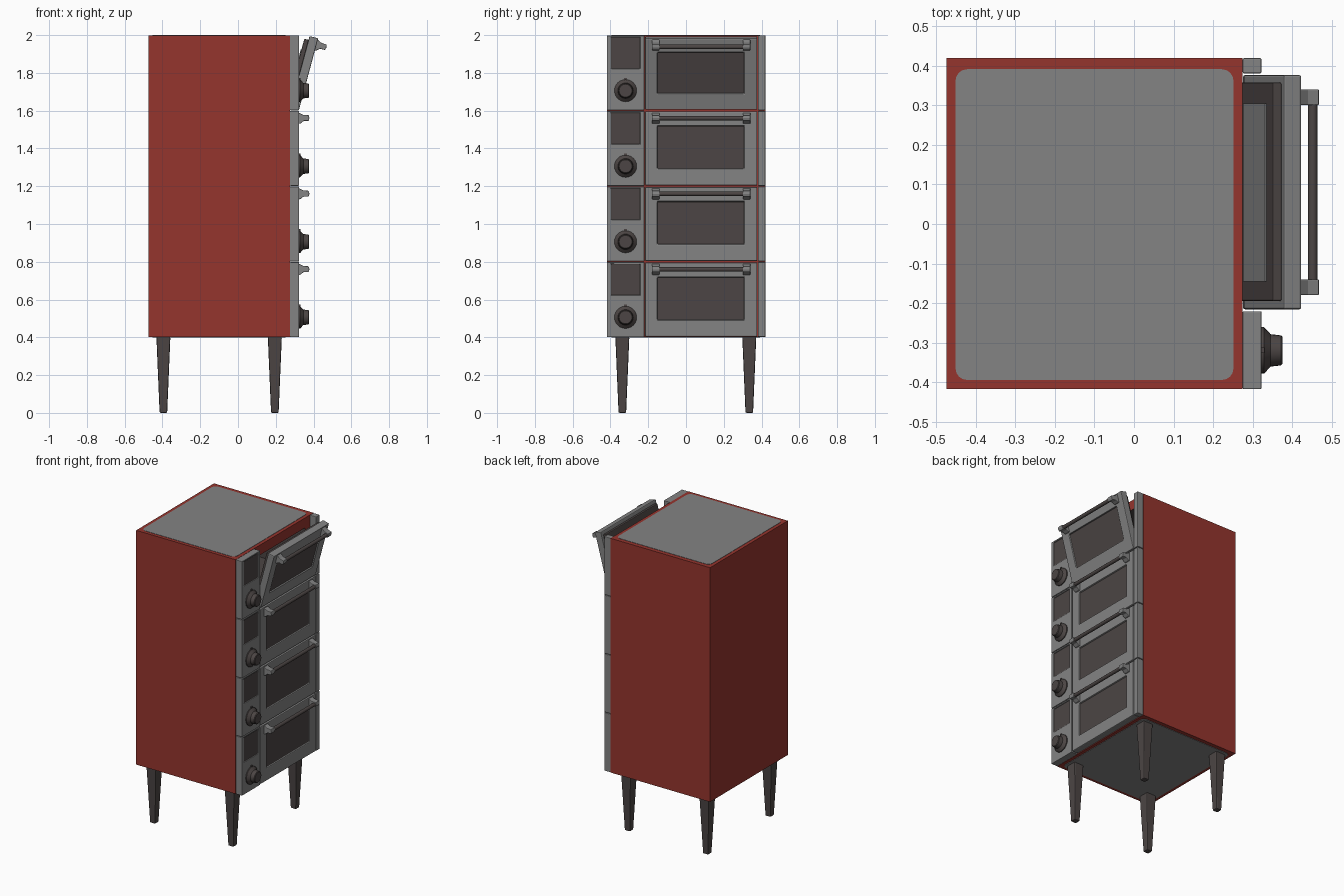
import bpy, bmesh, math
from mathutils import Matrix, Vector

if "Cube" in bpy.data.objects:
    bpy.data.objects.remove(bpy.data.objects["Cube"])


def material(name, rgb):
    m = bpy.data.materials.new(name)
    m.diffuse_color = (*rgb, 1)
    m.use_nodes = True
    m.node_tree.nodes["Principled BSDF"].inputs["Base Color"].default_value = m.diffuse_color
    return m


RED = material("red enamel", (0.30, 0.035, 0.027))
STEEL = material("grey steel", (0.23, 0.23, 0.23))
DARK = material("dark metal", (0.072, 0.060, 0.058))


def finish(bm, name, mats, bevel=0.0, smooth=False, xf=None):
    bmesh.ops.recalc_face_normals(bm, faces=bm.faces)
    if xf:
        bm.transform(xf)
    me = bpy.data.meshes.new(name)
    bm.to_mesh(me)
    bm.free()
    for m in mats:
        me.materials.append(m)
    ob = bpy.data.objects.new(name, me)
    bpy.context.collection.objects.link(ob)
    if bevel:
        b = ob.modifiers.new("bevel", 'BEVEL')
        b.width, b.segments = bevel, 2
        b.limit_method, b.angle_limit = 'ANGLE', math.radians(30)
    if smooth:
        bpy.ops.object.select_all(action='DESELECT')
        bpy.context.view_layer.objects.active = ob
        ob.select_set(True)
        bpy.ops.object.shade_smooth_by_angle(angle=math.radians(35))
    return ob


def box(name, x, y, z, mat, bevel=0.0, xf=None):
    bm = bmesh.new()
    bmesh.ops.create_cube(bm, size=1)
    for v in bm.verts:
        v.co = Vector([r[0] if c < 0 else r[1] for c, r in zip(v.co, (x, y, z))])
    return finish(bm, name, [mat], bevel, xf=xf)


def recessed_box(name, x, y, z, wy, wz, depth, mats, bevel=0.0, dark_walls=False, xf=None):
    """Box whose +x face has a rectangular recess with a differently coloured floor."""
    bm = bmesh.new()

    def ring(px, ry, rz):
        return [bm.verts.new((px, ry[i], rz[j])) for i, j in ((0, 0), (1, 0), (1, 1), (0, 1))]

    rings = [ring(x[0], y, z), ring(x[1], y, z), ring(x[1], wy, wz), ring(x[1] - depth, wy, wz)]
    bm.faces.new(rings[0])
    for k in range(3):
        for i in range(4):
            j = (i + 1) % 4
            f = bm.faces.new((rings[k][i], rings[k][j], rings[k + 1][j], rings[k + 1][i]))
            f.material_index = int(dark_walls and k == 2)
    bm.faces.new(rings[3]).material_index = 1
    return finish(bm, name, mats, bevel, xf=xf)


def lathe(name, profile, axis_yz, mat, n=24):
    """Revolve (x, radius) pairs about an axis parallel to x."""
    bm = bmesh.new()
    rows = [[bm.verts.new((px, axis_yz[0] + r * math.cos(2 * math.pi * i / n),
                           axis_yz[1] + r * math.sin(2 * math.pi * i / n)))
             for i in range(n)] for px, r in profile]
    for a, b in zip(rows, rows[1:]):
        for i in range(n):
            bm.faces.new((a[i], a[(i + 1) % n], b[(i + 1) % n], b[i]))
    bm.faces.new(rows[0])
    bm.faces.new(rows[-1])
    return finish(bm, name, [mat], smooth=True)


def prism_y(name, prof, y0, y1, mat, bevel=0.0, smooth=False, xf=None):
    """Extrude an (x, z) outline along y."""
    bm = bmesh.new()
    a = [bm.verts.new((px, y0, pz)) for px, pz in prof]
    b = [bm.verts.new((px, y1, pz)) for px, pz in prof]
    bm.faces.new(a)
    bm.faces.new(b)
    for i in range(len(a)):
        j = (i + 1) % len(a)
        bm.faces.new((a[i], a[j], b[j], b[i]))
    return finish(bm, name, [mat], bevel, smooth, xf)


def rounded_plate(name, x, y, z, r, mat):
    bm = bmesh.new()
    pts = []
    for cx, cy, a0 in ((x[1] - r, y[1] - r, 0), (x[0] + r, y[1] - r, 90),
                       (x[0] + r, y[0] + r, 180), (x[1] - r, y[0] + r, 270)):
        for k in range(5):
            t = math.radians(a0 + 22.5 * k)
            pts.append((cx + r * math.cos(t), cy + r * math.sin(t)))
    lo = [bm.verts.new((*p, z[0])) for p in pts]
    hi = [bm.verts.new((*p, z[1])) for p in pts]
    bm.faces.new(lo)
    bm.faces.new(hi)
    for i in range(len(pts)):
        j = (i + 1) % len(pts)
        bm.faces.new((lo[i], lo[j], hi[j], hi[i]))
    return finish(bm, name, [mat])


BACK, SEAM, FRONT = -0.475, 0.275, 0.323

# Cabinet with the open top oven cavity, and panels on top and bottom
recessed_box("cabinet", (BACK, SEAM), (-0.418, 0.42), (0.402, 1.998),
             (-0.17, 0.33), (1.64, 1.93), 0.55, [RED, DARK], dark_walls=True)
rounded_plate("top_panel", (-0.452, 0.252), (-0.395, 0.392), (1.994, 2.0), 0.03, STEEL)
rounded_plate("bottom_panel", (-0.452, 0.252), (-0.395, 0.392), (0.399, 0.406), 0.03, STEEL)

# Tapered legs
for lx in (-0.395, 0.195):
    for ly in (-0.337, 0.335):
        bm = bmesh.new()
        bmesh.ops.create_cube(bm, size=2)
        for v in bm.verts:
            w = 0.037 if v.co.z > 0 else 0.02
            v.co = Vector((lx + v.co.x * w, ly + v.co.y * w, 0.402 if v.co.z > 0 else 0))
        finish(bm, "leg", [DARK], 0.006)

# Four stacked oven units
for n in range(4):
    z0 = 0.4 + 0.4 * n
    top = z0 + 0.398

    # Control panel with display, knob and pointer
    recessed_box("control_panel", (SEAM, FRONT), (-0.418, -0.221), (z0 + 0.002, top),
                 (-0.397, -0.243), (z0 + 0.222, z0 + 0.388), 0.006, [STEEL, DARK], 0.004)
    kz = z0 + 0.106
    lathe("knob", [(FRONT - 0.002, 0.059), (0.329, 0.059), (0.346, 0.041), (0.372, 0.038),
                   (0.376, 0.034)], (-0.32, kz), DARK)
    box("knob_pointer", (FRONT - 0.002, 0.33), (-0.327, -0.313), (kz + 0.05, kz + 0.068), DARK)

    # Side strip
    box("side_strip", (SEAM, FRONT), (0.381, 0.42), (z0 + 0.002, top), STEEL, 0.004)

    # Door, the top one tilted open about its lower front edge
    is_open = n == 3
    xf = None
    if is_open:
        piv = Vector((FRONT, 0, z0 + 0.005))
        xf = (Matrix.Translation(piv) @ Matrix.Rotation(math.radians(15), 4, 'Y')
              @ Matrix.Translation(-piv))
    recessed_box("door", (SEAM + 0.001, FRONT), (-0.216, 0.377), (z0 + 0.004, z0 + 0.396),
                 (-0.152, 0.309), (z0 + 0.092, z0 + 0.319), 0.01, [STEEL, DARK], 0.005, xf=xf)
    if is_open:
        # Inner seal frame and inner pane
        box("door_inner_frame", (SEAM - 0.022, SEAM + 0.002), (-0.195, 0.358),
            (z0 + 0.06, z0 + 0.375), DARK, 0.004, xf)
        box("door_inner_pane", (SEAM - 0.026, SEAM - 0.02), (-0.145, 0.305),
            (z0 + 0.10, z0 + 0.315), STEEL, xf=xf)

    # Handle mounts and bar
    hz = z0 + 0.36
    mount = [(FRONT - 0.002, hz - 0.03), (0.332, hz - 0.027), (0.348, hz - 0.014), (0.374, hz - 0.014),
             (0.378, hz), (0.374, hz + 0.016), (0.345, hz + 0.018), (FRONT - 0.002, hz + 0.03)]
    for y0, y1 in ((-0.18, -0.14), (0.301, 0.341)):
        prism_y("handle_mount", mount, y0, y1, STEEL, 0.003, xf=xf)
    bar = [(0.362 + 0.012 * math.cos(math.pi * k / 6), hz + 0.012 * math.sin(math.pi * k / 6))
           for k in range(12)]
    prism_y("handle_bar", bar, -0.15, 0.31, DARK, smooth=True, xf=xf)
